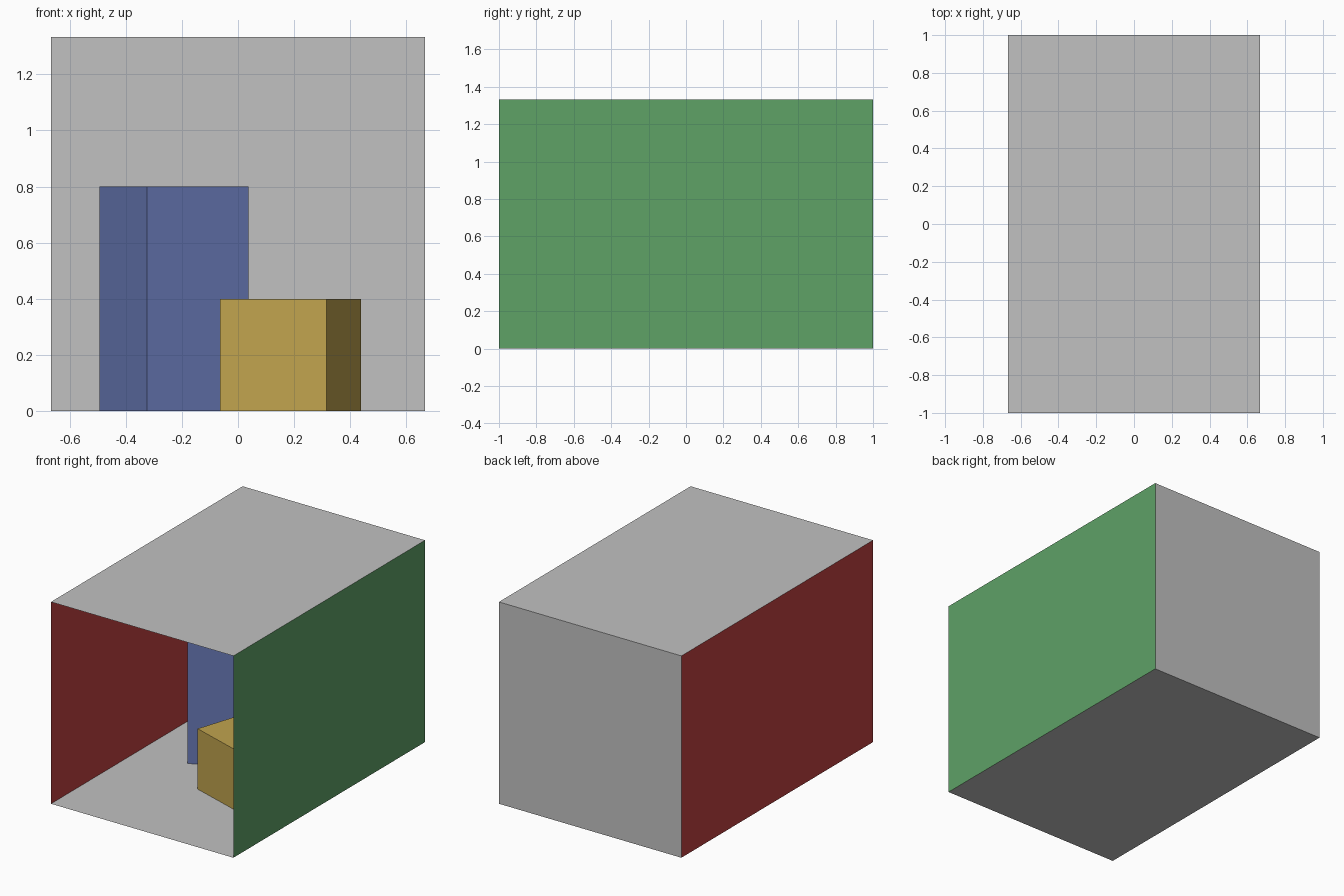
import bpy, math

cube = bpy.data.objects.get("Cube")
if cube:
    bpy.data.objects.remove(cube, do_unlink=True)

W, D, H = 1.333, 2.0, 1.333  # room width, depth, height


def make_material(name, rgb):
    mat = bpy.data.materials.new(name)
    mat.use_nodes = True
    colour = (*rgb, 1.0)
    mat.diffuse_color = colour
    mat.node_tree.nodes["Principled BSDF"].inputs["Base Color"].default_value = colour
    return mat


grey = make_material("light grey", (0.535, 0.535, 0.535))
red = make_material("red", (0.53, 0.053, 0.053))
green = make_material("green", (0.114, 0.36, 0.134))
blue = make_material("blue", (0.138, 0.19, 0.465))
yellow = make_material("yellow", (0.53, 0.37, 0.077))


def finish(name, mat, size):
    obj = bpy.context.object
    obj.name = name
    obj.scale = size
    bpy.ops.object.transform_apply(location=False, rotation=True, scale=True)
    obj.data.materials.append(mat)


def panel(name, mat, size, location, rotation=(0, 0, 0)):
    bpy.ops.mesh.primitive_plane_add(size=1, location=location, rotation=rotation)
    finish(name, mat, (*size, 1))


def block(name, mat, x, y, height, turn, side=0.4, gap=0.001):
    # The tiny gap keeps the base from sharing a plane with the floor
    bpy.ops.mesh.primitive_cube_add(size=1, location=(x, y, (height + gap) / 2),
                                    rotation=(0, 0, math.radians(turn)))
    finish(name, mat, (side, side, height - gap))


# Room shell, open at the front
Q = math.pi / 2
panel("floor", grey, (W, D), (0, 0, 0))
panel("ceiling", grey, (W, D), (0, 0, H), (math.pi, 0, 0))
panel("back_wall", grey, (W, H), (0, D / 2, H / 2), (Q, 0, 0))
panel("right_wall", red, (H, D), (-W / 2, 0, H / 2), (0, Q, 0))
panel("left_wall", green, (H, D), (W / 2, 0, H / 2), (0, -Q, 0))

# Two turned blocks standing on the floor
block("tall_block", blue, -0.228, 0.2, 0.8, 25)
block("short_block", yellow, 0.187, -0.2, 0.4, -18)
